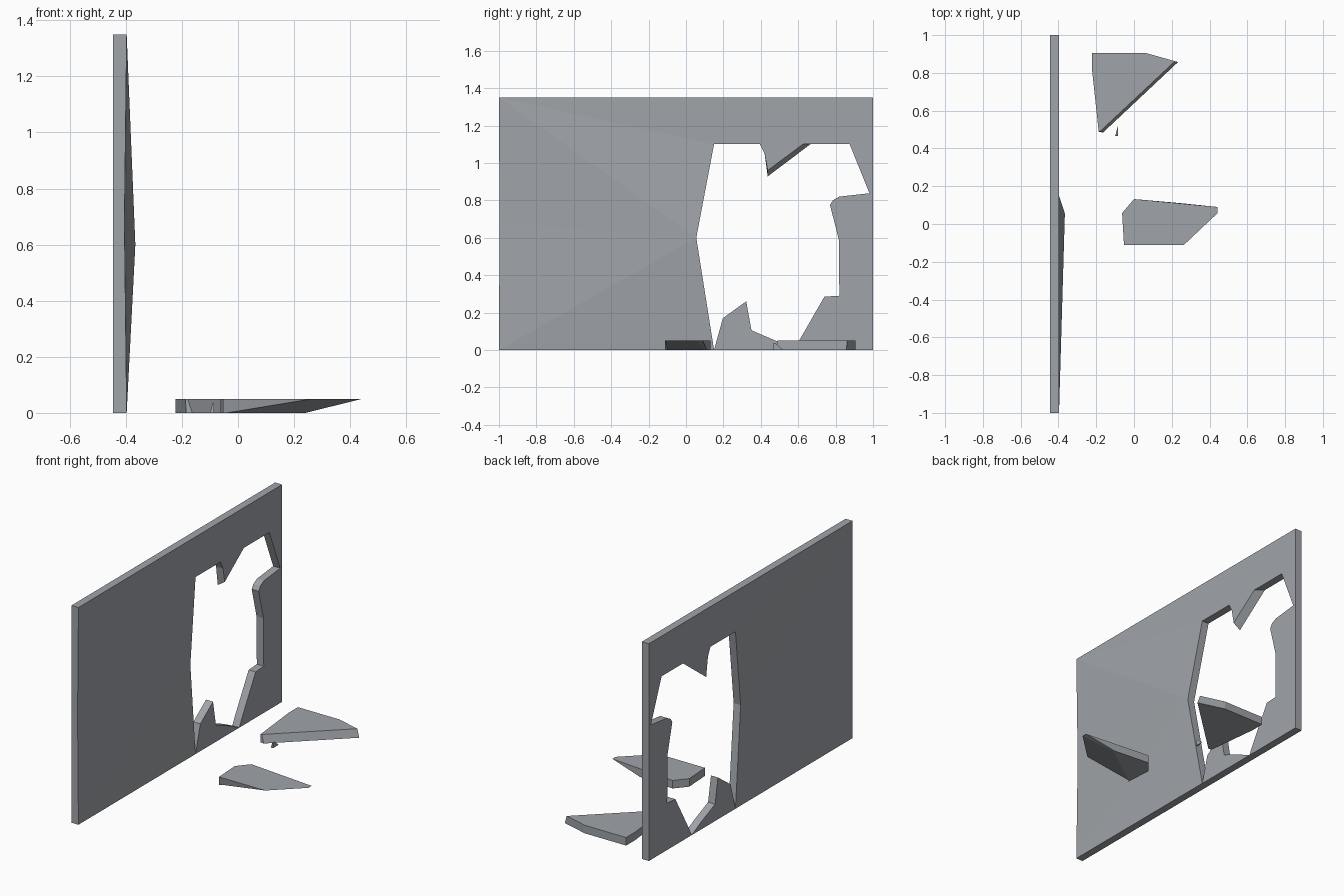
import bpy, bmesh

if "Cube" in bpy.data.objects:
    bpy.data.objects.remove(bpy.data.objects["Cube"])

XB, XF = -0.445, -0.397   # back and front planes of the wall

concrete = bpy.data.materials.new("concrete grey")
concrete.diffuse_color = (0.35, 0.37, 0.395, 1)
concrete.use_nodes = True
concrete.node_tree.nodes["Principled BSDF"].inputs["Base Color"].default_value = concrete.diffuse_color


def loft(name, lower, upper, caps=None):
    """Join two matching outlines (3D points) with side faces and caps."""
    n = len(lower)
    caps = caps or [range(n)]
    bm = bmesh.new()
    a = [bm.verts.new(p) for p in lower]
    b = [bm.verts.new(p) for p in upper]
    for cap in caps:
        bm.faces.new([b[i] for i in cap])
        bm.faces.new([a[i] for i in reversed(cap)])
    for i in range(n):
        j = (i + 1) % n
        bm.faces.new([a[i], a[j], b[j], b[i]])
    bmesh.ops.recalc_face_normals(bm, faces=bm.faces)
    me = bpy.data.meshes.new(name)
    bm.to_mesh(me)
    bm.free()
    me.materials.append(concrete)
    ob = bpy.data.objects.new(name, me)
    bpy.context.collection.objects.link(ob)
    return ob


# Wall with a broken opening; the left lip of the hole bulges forward
outline = [(-1, 0), (0.15, 0), (0.055, 0.6), (0.15, 1.1), (0.395, 1.1),
           (0.42, 1.05), (0.437, 0.96), (0.625, 1.1), (0.875, 1.1),
           (0.98, 0.84), (1, 0.80), (1, 1.35), (-1, 1.35), (-0.997, 0.68)]
bulge = {2: 0.031, 13: -0.008}
back_yz = list(outline)
back_yz[6], back_yz[7] = (0.437, 0.928), (0.665, 1.1)   # sloped tooth
front = [(XF + bulge.get(i, 0), y, z) for i, (y, z) in enumerate(outline)]
back = [(XB + max(bulge.get(i, 0), 0), y, z) for i, (y, z) in enumerate(back_yz)]
loft("broken_wall", back, front,
     [(0, 1, 2), (0, 2, 13), (13, 2, 12), (2, 3, 12), tuple(range(3, 13))])

# Remnants still standing inside the opening
remnants = {
    "left_remnant": [(0.15, 0), (0.345, 0), (0.35, 0.105), (0.322, 0.26), (0.197, 0.17)],
    "low_remnant": [(0.345, 0), (0.58, 0), (0.49, 0.045), (0.35, 0.105)],
    "right_base_remnant": [(0.58, 0), (0.785, 0), (0.84, 0.28), (0.82, 0.29),
                           (0.74, 0.285), (0.605, 0.05)],
    "corner_remnant": [(0.785, 0), (1, 0), (1, 0.25), (0.84, 0.28)],
    "middle_remnant": [(0.82, 0.284), (0.84, 0.28), (1, 0.25), (1, 0.61), (0.817, 0.59)],
    "upper_remnant": [(0.817, 0.59), (1, 0.61), (1, 0.84), (0.82, 0.82),
                      (0.785, 0.80), (0.77, 0.775)],
}
for name, pts in remnants.items():
    loft(name, [(XB, y, z) for y, z in pts], [(XF, y, z) for y, z in pts])


# Slabs fallen on the floor
def slab(name, bottom, top, h=0.05):
    loft(name, [(x, y, 0) for x, y in bottom], [(x, y, h) for x, y in top])


slab("rear_fallen_slab",
     [(-0.222, 0.905), (0.063, 0.905), (0.233, 0.857), (-0.163, 0.485),
      (-0.185, 0.487), (-0.222, 0.815)],
     [(-0.222, 0.905), (0.063, 0.905), (0.217, 0.862), (-0.18, 0.49),
      (-0.187, 0.49), (-0.222, 0.815)])
slab("front_fallen_slab",
     [(-0.063, 0.058), (0, 0.132), (0.24, 0.111), (0.236, 0.10),
      (-0.04, -0.10), (-0.053, -0.111)],
     [(-0.063, 0.058), (0, 0.132), (0.443, 0.09), (0.443, 0.058),
      (0.264, -0.111), (-0.053, -0.111)])
slab("small_shard",
     [(-0.1, 0.465), (-0.085, 0.465), (-0.085, 0.52)],
     [(-0.09, 0.467), (-0.085, 0.465), (-0.085, 0.48)], 0.035)
